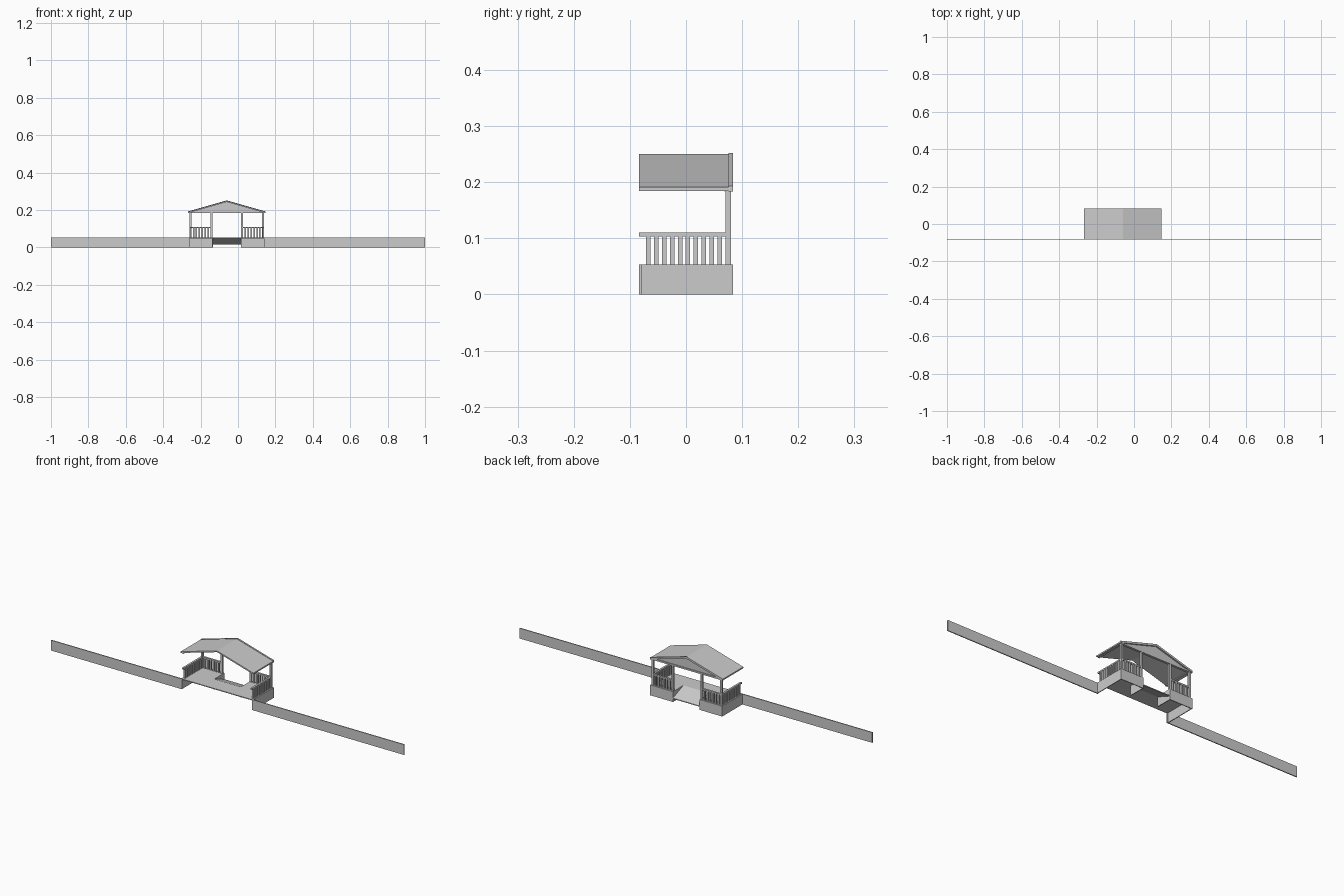
import bpy, bmesh

if "Cube" in bpy.data.objects:
    bpy.data.objects.remove(bpy.data.objects["Cube"])

CX = -0.06            # porch centre line
Y0, Y1 = -0.084, 0.084
FLOOR = 0.053
HALF = 0.198          # half width of the base
NOTCH = 0.075         # half width of the entry opening
NY = 0.0              # inner edge of the entry opening


def box(name, x0, x1, y0, y1, z0, z1):
    bm = bmesh.new()
    bmesh.ops.create_cube(bm, size=1)
    for v in bm.verts:
        v.co.x = x0 if v.co.x < 0 else x1
        v.co.y = y0 if v.co.y < 0 else y1
        v.co.z = z0 if v.co.z < 0 else z1
    return finish(name, bm)


def finish(name, bm):
    bmesh.ops.recalc_face_normals(bm, faces=bm.faces)
    me = bpy.data.meshes.new(name)
    bm.to_mesh(me)
    bm.free()
    ob = bpy.data.objects.new(name, me)
    bpy.context.collection.objects.link(ob)
    return ob


def prism(name, pts, axis, a, b):
    """Extrude a profile along x or y from a to b."""
    bm = bmesh.new()
    mk = (lambda p, t: (p[0], t, p[1])) if axis == 'y' else (lambda p, t: (t, p[0], p[1]))
    f = bm.faces.new([bm.verts.new(mk(p, a)) for p in pts])
    ext = bmesh.ops.extrude_face_region(bm, geom=[f])
    for v in ext['geom']:
        if isinstance(v, bmesh.types.BMVert):
            setattr(v.co, axis, b)
    return finish(name, bm)


def sided(name, s, d0, d1, y0, y1, z0, z1):
    """Box at distances d0..d1 from the centre line, on side s."""
    a, b = sorted((CX + s * d0, CX + s * d1))
    return box(name, a, b, y0, y1, z0, z1)


# Low walls running away on both sides
box("left_wall", -1, CX - HALF, Y0, Y0 + 0.005, 0, FLOOR)
box("right_wall", CX + HALF, 1, Y0, Y0 + 0.005, 0, FLOOR)

# Deck with an entry opening, and a ramp in it
T = 0.004
box("deck_main", CX - HALF - 0.006, CX + HALF + 0.006, Y0, NY, FLOOR - T, FLOOR)
prism("entry_ramp", [(NY, FLOOR), (Y1, 0.02), (Y1, 0.016), (NY, FLOOR - T)],
      'x', CX - NOTCH, CX + NOTCH)

OUT = HALF + 0.006
for s, side in ((-1, "left"), (1, "right")):
    # Deck wings and skirts
    sided(side + "_deck_wing", s, NOTCH, OUT, NY, Y1, FLOOR - T, FLOOR)
    sided(side + "_side_skirt", s, OUT - T, OUT, Y0, Y1, 0, FLOOR - T)
    sided(side + "_back_skirt", s, NOTCH, OUT, Y1 - T, Y1, 0, FLOOR - T)
    sided(side + "_entry_skirt", s, NOTCH, NOTCH + T, NY, Y1, 0, FLOOR - T)

    # Posts
    for d, kind in ((0.082, "inner"), (0.194, "outer")):
        sided(f"{side}_{kind}_post", s, d - 0.005, d + 0.005, 0.070, 0.080, FLOOR, 0.187)

    # Handrails
    sided(side + "_side_rail", s, 0.189, 0.199, Y0, 0.072, 0.103, 0.110)
    sided(side + "_back_rail", s, 0.085, 0.19, 0.070, 0.080, 0.103, 0.110)

    # Balusters
    for i in range(10):
        y = -0.067 + i * 0.0141
        sided(f"{side}_side_baluster_{i}", s, 0.190, 0.198, y - 0.004, y + 0.004, FLOOR, 0.104)
    for i in range(6):
        d = 0.1 + i * 0.0155
        sided(f"{side}_back_baluster_{i}", s, d - 0.004, d + 0.004, 0.071, 0.079, FLOOR, 0.104)

    # Eave beam
    sided(side + "_eave_beam", s, 0.189, 0.199, Y0, 0.080, 0.184, 0.192)

# Gable roof, open underneath and at the front
W, EAVE, TOP, TH = 0.206, 0.191, 0.250, 0.007


def chevron(w, lift, th):
    return [(CX - w, EAVE + lift), (CX, TOP + lift), (CX + w, EAVE + lift),
            (CX + w, EAVE + lift - th), (CX, TOP + lift - th), (CX - w, EAVE + lift - th)]


prism("roof", chevron(W, 0, TH), 'y', Y0, 0.076)
prism("gable_trim", chevron(W, 0.002, 0.01), 'y', 0.076, Y1)

# Back gable panel and the beam under it
prism("gable_panel", [(CX - 0.199, 0.186), (CX + 0.199, 0.186), (CX, TOP - 0.005)],
      'y', 0.072, 0.077)
box("back_beam", CX - 0.199, CX + 0.199, 0.069, 0.081, 0.183, 0.191)
